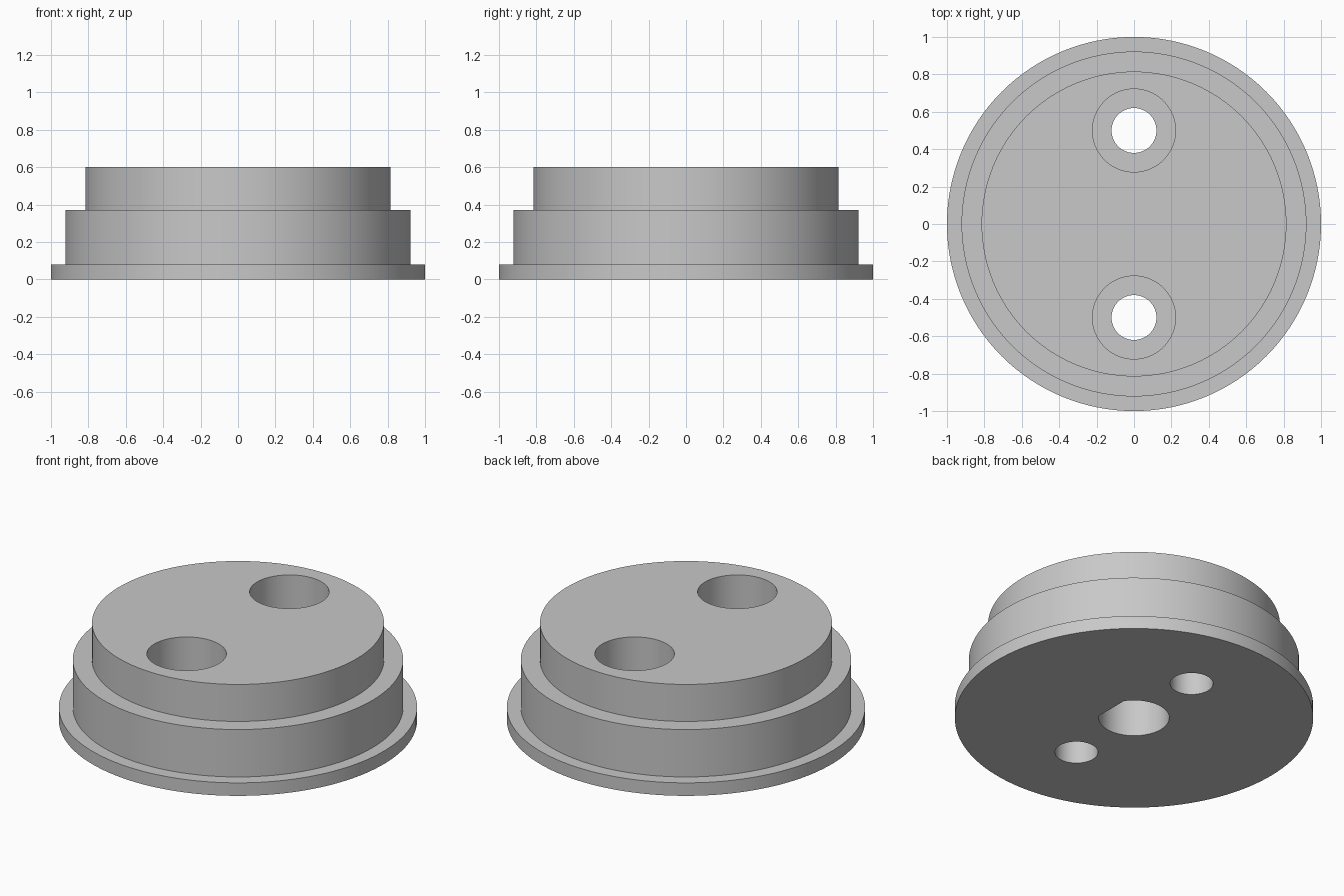
import bpy, bmesh, math

if "Cube" in bpy.data.objects:
    bpy.data.objects.remove(bpy.data.objects["Cube"])

grey = bpy.data.materials.new("light_grey")
grey.diffuse_color = (0.58, 0.58, 0.58, 1)
grey.use_nodes = True
grey.node_tree.nodes["Principled BSDF"].inputs["Base Color"].default_value = grey.diffuse_color


def obj_from_bmesh(name, bm):
    bmesh.ops.recalc_face_normals(bm, faces=bm.faces)
    mesh = bpy.data.meshes.new(name)
    bm.to_mesh(mesh)
    bm.free()
    obj = bpy.data.objects.new(name, mesh)
    bpy.context.collection.objects.link(obj)
    mesh.materials.append(grey)
    return obj


def lathe(name, profile, y=0, steps=96):
    """Closed solid from rings of (radius, z), bottom to top."""
    bm = bmesh.new()
    rings = [[bm.verts.new((r * math.cos(i * math.tau / steps),
                            y + r * math.sin(i * math.tau / steps), z))
              for i in range(steps)] for r, z in profile]
    for a, b in zip(rings, rings[1:]):
        for i in range(steps):
            j = (i + 1) % steps
            bm.faces.new((a[i], a[j], b[j], b[i]))
    bm.faces.new(rings[0])
    bm.faces.new(rings[-1])
    return obj_from_bmesh(name, bm)


def d_prism(name, radius, flat_x, z0, z1, steps=64):
    """Cylinder with one flat side at x = flat_x."""
    a = math.acos(flat_x / radius)
    bm = bmesh.new()
    angles = [a + (math.tau - 2 * a) * i / steps for i in range(steps + 1)]
    face = bm.faces.new([bm.verts.new((radius * math.cos(t), radius * math.sin(t), z0))
                         for t in angles])
    top = bmesh.ops.extrude_face_region(bm, geom=[face])["geom"]
    bmesh.ops.translate(bm, vec=(0, 0, z1 - z0),
                        verts=[v for v in top if isinstance(v, bmesh.types.BMVert)])
    return obj_from_bmesh(name, bm)


# Stepped round body: flange, middle drum, upper drum
body = lathe("stepped_hub", [(1, 0), (1, 0.08), (0.922, 0.08), (0.922, 0.372),
                             (0.815, 0.372), (0.815, 0.6)], steps=128)

# Two counterbored screw holes and the blind D-shaped shaft socket
cutters = [lathe("screw_hole_cutter", [(0.12, -0.1), (0.12, 0.25), (0.222, 0.25), (0.222, 0.7)],
                 y=y, steps=64) for y in (-0.5, 0.5)]
cutters.append(d_prism("shaft_socket_cutter", 0.197, 0.165, -0.1, 0.4))

bpy.context.view_layer.objects.active = body
body.select_set(True)
for cutter in cutters:
    cutter.hide_render = True
    mod = body.modifiers.new("cut", 'BOOLEAN')
    mod.operation = 'DIFFERENCE'
    mod.solver = 'EXACT'
    mod.object = cutter
    bpy.ops.object.modifier_apply(modifier=mod.name)
    bpy.data.objects.remove(cutter)

bpy.ops.object.shade_smooth_by_angle(angle=math.radians(30))
